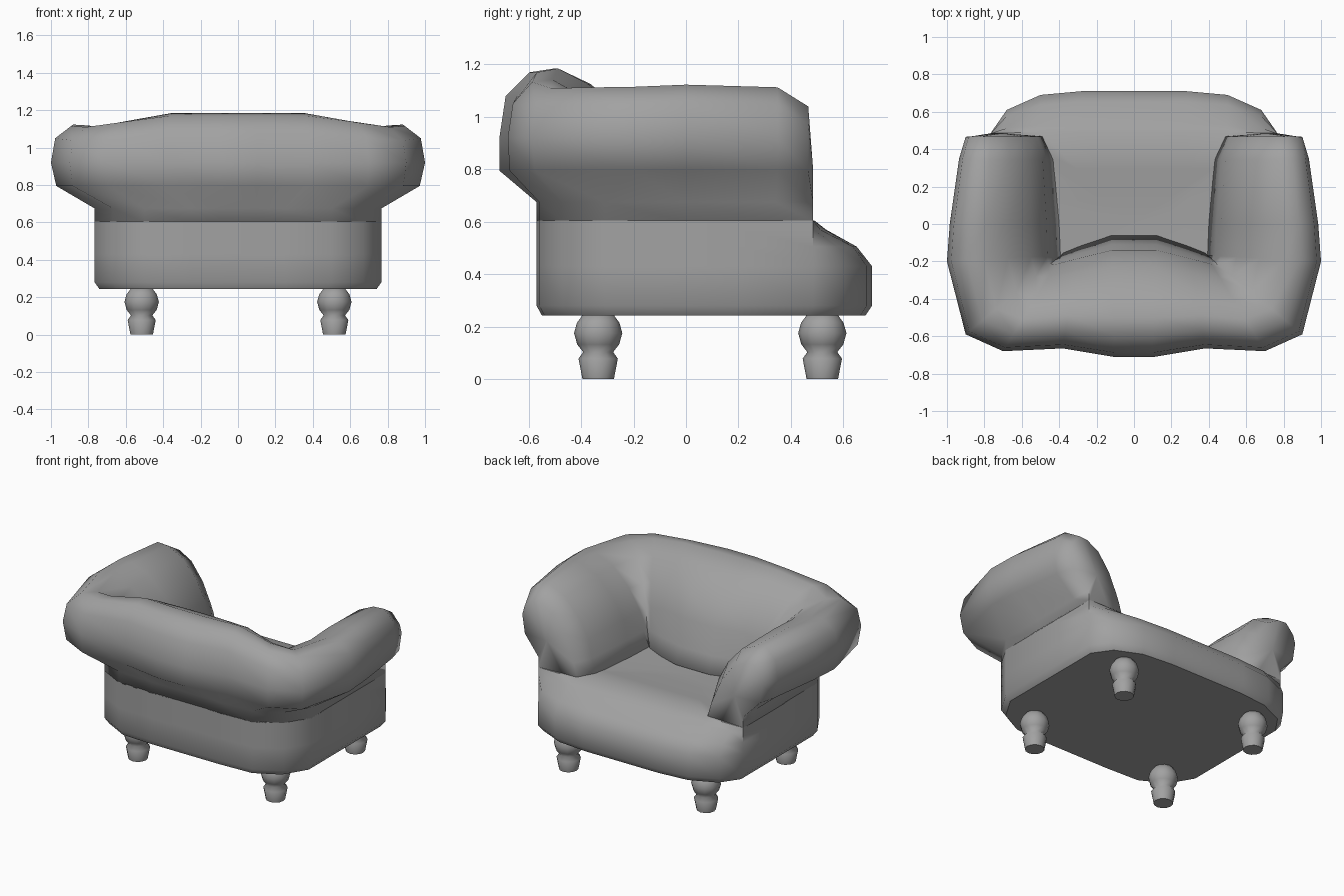
import bpy, bmesh, math
from mathutils import Vector

cube = bpy.data.objects.get("Cube")
if cube:
    bpy.data.objects.remove(cube, do_unlink=True)

GREY = (0.36, 0.36, 0.36, 1)
mat = bpy.data.materials.new("grey upholstery")
mat.use_nodes = True
mat.diffuse_color = GREY
bsdf = next(n for n in mat.node_tree.nodes if n.type == 'BSDF_PRINCIPLED')
bsdf.inputs["Base Color"].default_value = GREY
bsdf.inputs["Roughness"].default_value = 0.8


def loft(name, rings, angle, bulge=(0, 0, 0)):
    """Skin closed rings of equal length; both ends close on a centre point."""
    bm = bmesh.new()
    rows = [[bm.verts.new(p) for p in ring] for ring in rings]
    n = len(rows[0])
    for a, b in zip(rows, rows[1:]):
        for i in range(n):
            j = (i + 1) % n
            bm.faces.new((a[i], a[j], b[j], b[i]))
    for row in (rows[0], rows[-1]):
        mid = sum((v.co for v in row), Vector()) / n + Vector(bulge)
        centre = bm.verts.new(mid)
        for i in range(n):
            bm.faces.new((row[i], row[(i + 1) % n], centre))
    bmesh.ops.recalc_face_normals(bm, faces=bm.faces)
    mesh = bpy.data.meshes.new(name)
    bm.to_mesh(mesh)
    bm.free()
    mesh.materials.append(mat)
    obj = bpy.data.objects.new(name, mesh)
    bpy.context.collection.objects.link(obj)
    bpy.ops.object.select_all(action='DESELECT')
    obj.select_set(True)
    bpy.context.view_layer.objects.active = obj
    bpy.ops.object.shade_smooth_by_angle(angle=math.radians(angle))
    return obj


# Seat base: one footprint, its front edge drawn back as it rises,
# closed by a slightly dished seat
half = [(.28, .71), (.5, .69), (.68, .61), (.767, .485), (.767, .2),
        (.767, -.31), (.67, -.47), (.5, -.56), (.25, -.57)]
footprint = half + [(-x, y) for x, y in reversed(half)]
# (height, overall scale, how far the front sticks out)
levels = [(.243, .965, 1), (.28, 1, 1), (.43, 1, 1), (.505, 1, .74),
          (.57, 1, .22), (.605, 1, .02), (.598, .6, 0), (.58, .25, 0)]


def seat_ring(z, scale, front):
    return [(x * scale, (min(y, .485) + max(y - .485, 0) * front) * scale, z)
            for x, y in footprint]


loft("seat_base", [seat_ring(*lv) for lv in levels], 44)


# Arms and backrest: one padded roll swept around three sides
# each station: inner edge, outer edge, foot of the outer wall, top height,
# and blend from arm section (0) to backrest section (1)
stations = [
    ((.515, .468), (.9, .466), (.767, .485), 1.055, 0),
    ((.465, .345), (.935, .35), (.767, .34), 1.128, 0),
    ((.44, 0), (.985, 0), (.767, 0), 1.138, 0),
    ((.435, -.17), (1, -.2), (.767, -.31), 1.13, 0),
    ((.43, -.2), (.9, -.59), (.67, -.47), 1.125, .3),
    ((.4, -.19), (.7, -.68), (.5, -.56), 1.148, .7),
    ((.3, -.16), (.38, -.665), (.25, -.57), 1.185, 1),
    ((.12, -.11), (.1, -.712), (.1, -.57), 1.185, 1)]
# (fraction from inner to outer edge, drop on the arms, drop on the back)
crown = [(.96, .08, .105), (.81, .015, .015), (.65, .02, 0),
         (.42, .07, .06), (.2, .185, .18), (.05, .315, .315)]


def roll_ring(inner, outer, foot, top, blend):
    inner, outer = Vector(inner), Vector(outer)

    def at(f, z):
        p = inner.lerp(outer, f)
        return (p.x, p.y, z)
    ring = [(*foot, .6), (*foot, .675), at(.95 + .05 * blend, .795), at(1, .92)]
    ring += [at(f, top - arm - (back - arm) * blend) for f, arm, back in crown]
    return ring + [at(0, .69), at(-.08, .585), at(.1, .52)]


rings = [roll_ring(*s) for s in stations]
rings += [[(-x, y, z) for x, y, z in r] for r in reversed(rings)]
loft("arms_and_backrest", rings, 85, (0, .015, 0))

# Turned legs
profile = [(.06, 0), (.075, .078), (.057, .103), (.08, .132), (.092, .175),
           (.081, .215), (.055, .25)]
SIDES = 12
for sx, side in ((1, "left"), (-1, "right")):
    for y, end in ((-.335, "front"), (.52, "back")):
        leg = [[(sx * .515 + r * math.cos(2 * math.pi * i / SIDES),
                 y + r * math.sin(2 * math.pi * i / SIDES), z)
                for i in range(SIDES)] for r, z in profile]
        loft(f"{end}_{side}_leg", leg, 75)
